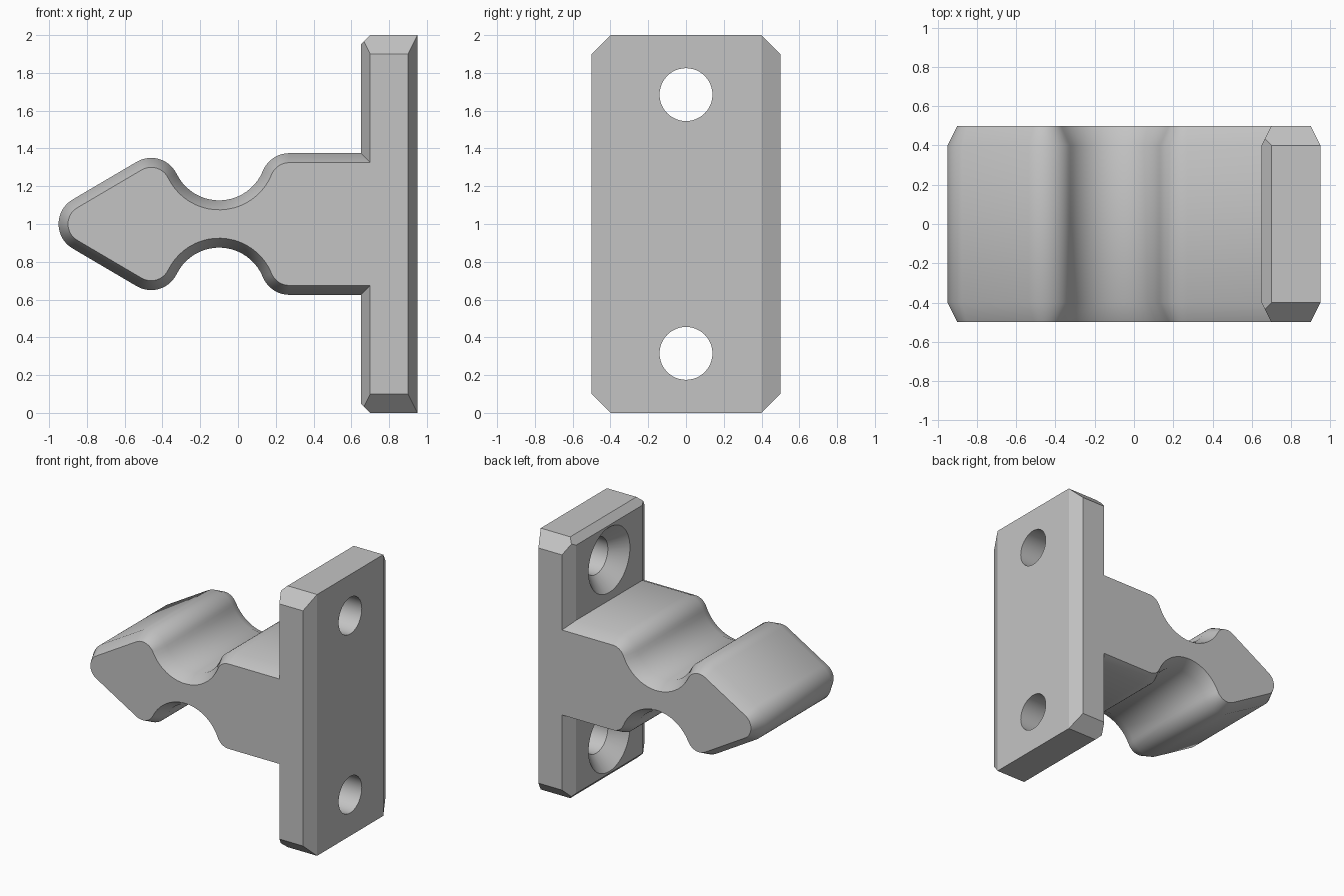
import bpy, bmesh
from math import pi, sin, cos, atan2, radians
from mathutils import Vector, Matrix

cube = bpy.data.objects.get("Cube")
if cube:
    bpy.data.objects.remove(cube, do_unlink=True)

grey = bpy.data.materials.new("light_grey")
grey.use_nodes = True
grey.diffuse_color = (0.55, 0.55, 0.55, 1)
grey.node_tree.nodes["Principled BSDF"].inputs["Base Color"].default_value = grey.diffuse_color


def add_object(name, bm):
    bmesh.ops.recalc_face_normals(bm, faces=bm.faces)
    mesh = bpy.data.meshes.new(name)
    bm.to_mesh(mesh)
    bm.free()
    obj = bpy.data.objects.new(name, mesh)
    bpy.context.collection.objects.link(obj)
    mesh.materials.append(grey)
    return obj


def select_only(obj):
    bpy.ops.object.select_all(action='DESELECT')
    obj.select_set(True)
    bpy.context.view_layer.objects.active = obj


def loft(rings):
    """Closed solid through rings that have equal point counts."""
    bm = bmesh.new()
    loops = [[bm.verts.new(p) for p in ring] for ring in rings]
    n = len(loops[0])
    for a, b in zip(loops, loops[1:]):
        for i in range(n):
            j = (i + 1) % n
            bm.faces.new((a[i], a[j], b[j], b[i]))
    bm.faces.new(loops[0])
    bm.faces.new(loops[-1])
    return bm


# Mounting plate: a block with its edges and corners planed off
plate_bm = bmesh.new()
bmesh.ops.create_cube(plate_bm, size=1, matrix=Matrix.Translation((0.8, 0, 1))
                      @ Matrix.Diagonal((0.3, 1, 2, 1)))
planes = []
for s in (-1, 1):
    planes += [((0.95, 0.4 * s, 1), (2, s, 0)),      # outer side chamfer
               ((0.65, 0.4 * s, 1), (-2, s, 0)),     # inner side chamfer
               ((0.7, 0, 1 + s), (-1, 0, s))]        # inner end chamfer
    planes += [((0.8, 0.4 * s, 1 + e), (0, s, e)) for e in (-1, 1)]
for point, normal in planes:
    bmesh.ops.bisect_plane(plate_bm, geom=plate_bm.verts[:] + plate_bm.edges[:] + plate_bm.faces[:],
                           dist=1e-5, plane_co=point, plane_no=Vector(normal).normalized(),
                           clear_outer=True)
    bmesh.ops.holes_fill(plate_bm, edges=plate_bm.edges[:], sides=0)
plate = add_object("mounting_plate", plate_bm)

# Countersunk screw holes
for z in (0.315, 1.685):
    rings = [[(x, r * cos(2 * pi * i / 48), z + r * sin(2 * pi * i / 48)) for i in range(48)]
             for x, r in ((0.6, 0.3), (0.76, 0.14), (1.1, 0.14))]
    cutter = add_object("hole_cutter", loft(rings))
    cutter.hide_render = True
    mod = plate.modifiers.new("screw_hole", 'BOOLEAN')
    mod.operation = 'DIFFERENCE'
    mod.solver = 'EXACT'
    mod.object = cutter
    select_only(plate)
    bpy.ops.object.modifier_apply(modifier=mod.name)
    bpy.data.objects.remove(cutter, do_unlink=True)
bpy.ops.object.shade_smooth_by_angle(angle=radians(20))

# Arm outline: tangent arcs given as centre, radius
TIP, HEAD, GROOVE, SHOULDER = [Vector(c) for c in
                               ((-0.8, 0), (-0.46, 0.2), (-0.1, 0.375), (0.271, 0.225))]


def arc(centre, radius, start, end, steps):
    return [(centre.x + radius * cos(start + (end - start) * i / steps),
             centre.y + radius * sin(start + (end - start) * i / steps)) for i in range(steps + 1)]


def heading(a, b):
    return atan2(b.y - a.y, b.x - a.x)


def outline(inset):
    r, groove_r = 0.15 - inset, 0.25 + inset
    slope = heading(TIP, HEAD) + pi / 2
    into, out = heading(HEAD, GROOVE), heading(SHOULDER, GROOVE)
    upper = arc(TIP, r, pi, slope, 8)
    upper += arc(HEAD, r, slope, into, 12)
    upper += arc(GROOVE, groove_r, into + pi, out + pi, 20)[1:]
    upper += arc(SHOULDER, r, out, pi / 2, 8)[1:]
    upper.append((0.7, SHOULDER.y + r))
    lower = [(x, -z) for x, z in reversed(upper[1:])]
    return upper + lower


# Grooved arm: the outline lofted across the width, narrowed at both faces
arm_bm = loft([[(x, y, 1 + z) for x, z in outline(inset)]
               for y, inset in ((-0.5, 0.05), (-0.4, 0), (0.4, 0), (0.5, 0.05))])
arm = add_object("grooved_arm", arm_bm)
select_only(arm)
bpy.ops.object.shade_smooth_by_angle(angle=radians(30))
